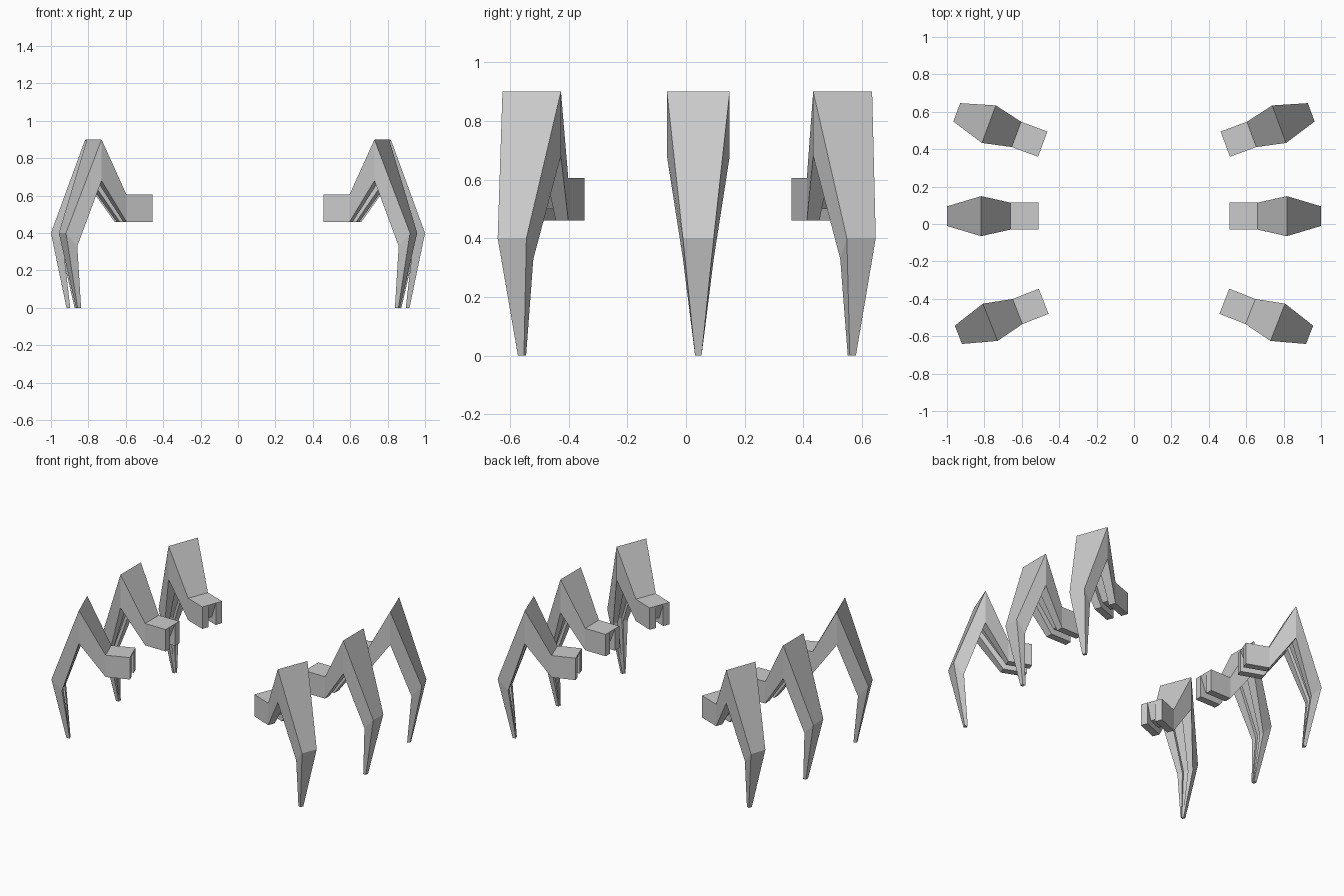
import bpy, bmesh, math

if "Cube" in bpy.data.objects:
    bpy.data.objects.remove(bpy.data.objects["Cube"])

# Leg stations: outer (reach, z), inner (reach, z), groove floor (reach, z), half width
STATIONS = [
    ((0.00, 0.605), (0.00, 0.46), (0.04, 0.50), 0.072),    # hip end
    ((0.15, 0.605), (0.15, 0.46), (0.135, 0.50), 0.072),   # elbow
    ((0.307, 0.90), (0.307, 0.68), (0.307, 0.73), 0.107),  # high knee
    ((0.49, 0.40), (0.425, 0.33), (0.44, 0.345), 0.0525),  # lower knee
    ((0.407, 0.0), (0.387, 0.0), (0.391, 0.0), 0.011),     # foot tip
]


def make_leg(name, hip, angle):
    bm = bmesh.new()
    c, s = math.cos(angle), math.sin(angle)

    def vert(p, across):
        return bm.verts.new((hip[0] + c * p[0] - s * across,
                             hip[1] + s * p[0] + c * across, p[1]))

    # cross-section with a recessed channel along the underside
    loops = []
    for outer, inner, floor, w in STATIONS:
        n = w * 0.36
        pts = [(outer, -w), (outer, -n), (outer, n), (outer, w),
               (inner, w), (inner, n), (floor, n),
               (floor, -n), (inner, -n), (inner, -w)]
        loops.append([vert(p, a) for p, a in pts])
    for a, b in zip(loops, loops[1:]):
        for i in range(10):
            j = (i + 1) % 10
            bm.faces.new((a[i], a[j], b[j], b[i]))
    # end caps: two rims, the recessed middle and its side walls
    for lp in (loops[0], loops[-1]):
        for ids in ((0, 1, 8, 9), (2, 3, 4, 5), (1, 2, 6, 7),
                    (1, 7, 8), (2, 5, 6)):
            bm.faces.new([lp[i] for i in ids])
    bmesh.ops.recalc_face_normals(bm, faces=bm.faces)
    mesh = bpy.data.meshes.new(name)
    bm.to_mesh(mesh)
    bm.free()
    obj = bpy.data.objects.new(name, mesh)
    bpy.context.collection.objects.link(obj)
    # opposite leg
    obj.modifiers.new("Mirror", 'MIRROR').use_mirror_merge = False


make_leg("front_legs", (0.483, -0.413), math.radians(-21.5))
make_leg("middle_legs", (0.51, 0.042), 0.0)
make_leg("back_legs", (0.488, 0.427), math.radians(20.3))
